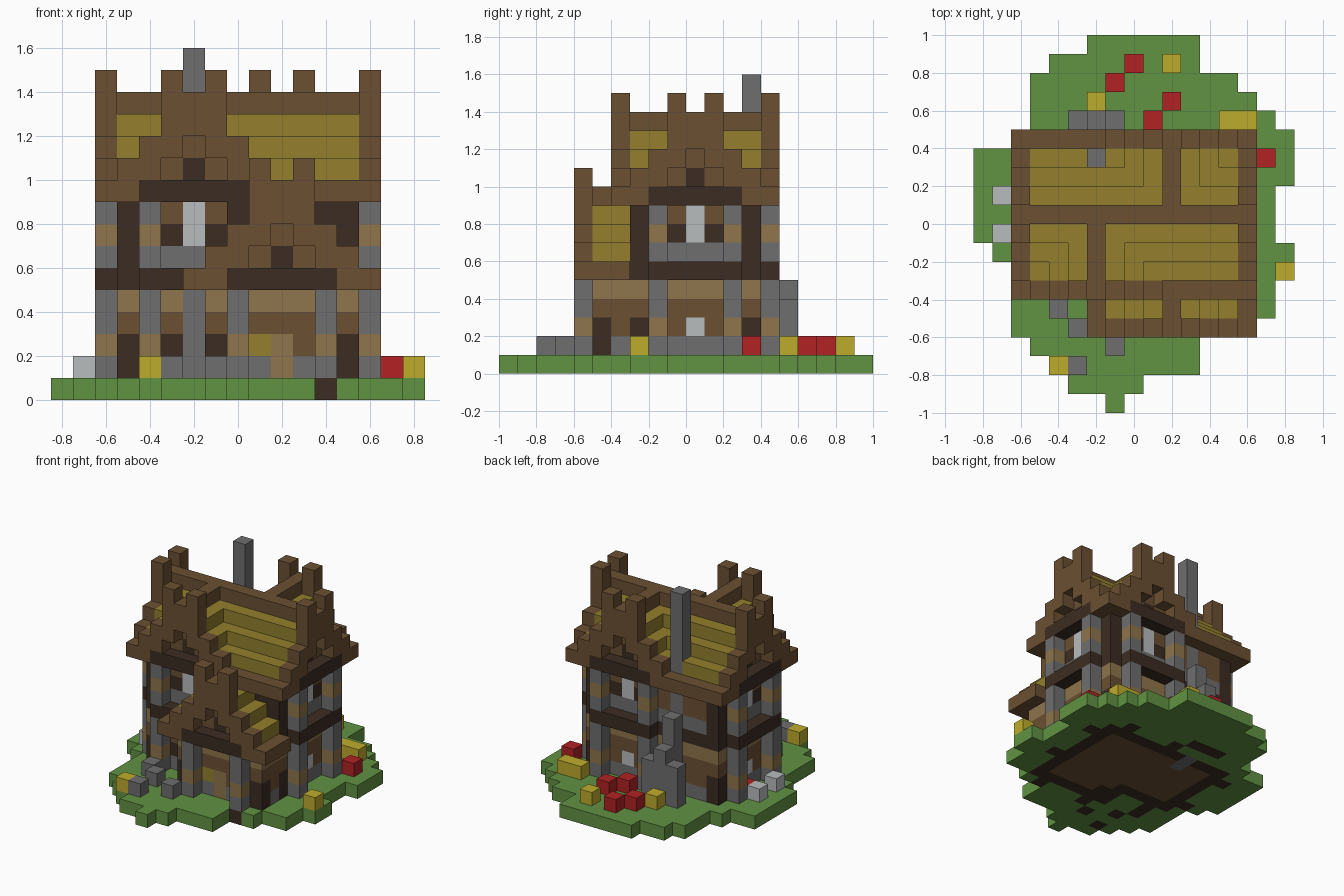
import bpy, bmesh
from mathutils import Vector

cube = bpy.data.objects.get("Cube")
if cube:
    bpy.data.objects.remove(cube)


def linear(c):
    c /= 255
    return c / 12.92 if c < 0.04 else ((c + 0.055) / 1.055) ** 2.4


COLOURS = {
    "grass": (97, 146, 66), "dark_wood": (60, 44, 34), "wood": (107, 80, 50),
    "tan_wood": (142, 117, 76), "thatch": (147, 127, 45), "stone": (110, 110, 112),
    "glass": (184, 188, 190), "red": (178, 34, 36), "yellow": (190, 172, 45),
}
mats = {}
for name, rgb in COLOURS.items():
    m = bpy.data.materials.new(name)
    m.use_nodes = True
    m.diffuse_color = [linear(c) for c in rgb] + [1]
    m.node_tree.nodes["Principled BSDF"].inputs["Base Color"].default_value = m.diffuse_color
    mats[name] = m

cells = {}    # block position -> (part, colour)


def fill(part, colour, xs, ys, zs):
    """Fill a block range; each range is an int or an inclusive pair."""
    rng = lambda r: [r] if isinstance(r, int) else range(r[0], r[1] + 1)
    for x in rng(xs):
        for y in rng(ys):
            for z in rng(zs):
                cells[x, y, z] = (part, colour)


# Grass island, one strip per row from front to back
STRIPS = ["7-7", "5-8", "4-11", "3-11", "2-13", "2-15", "2-15", "2-16", "1-16", "0-15",
          "0-15", "0-15", "0-16", "0-16", "2-16", "3-15", "3-14", "3-13", "4-11", "6-11"]
for y, strip in enumerate(STRIPS):
    fill("ground", "grass", tuple(map(int, strip.split("-"))), y, 0)

# Wall courses from the foundation upwards
COURSES = ["dark_wood", "stone", "wood", "wood", "tan_wood", "dark_wood",
           "stone", "wood", "wood", "dark_wood"]
CORNER = ["dark_wood", "dark_wood", "dark_wood", "wood", "tan_wood", "dark_wood",
          "dark_wood", "dark_wood", "dark_wood", "dark_wood"]


def body(x0, x1, y0, y1, top):
    for z in range(top + 1):
        fill("walls", COURSES[z], (x0, x1), (y0, y1), z)
        for x in (x0, x1):
            for y in (y0, y1):
                fill("corner_posts", CORNER[z], x, y, z)
    fill("floor", "wood", (x0 + 1, x1 - 1), (y0 + 1, y1 - 1), 0)


body(7, 13, 5, 8, 5)
body(3, 13, 7, 13, 9)
fill("floor", "wood", (8, 12), (6, 8), 0)


def roof(axis, centre, ridge, a, b):
    """Stepped thatch with a timber ridge, solid underneath."""
    for d in range(-3, 4):
        top = ridge - abs(d)
        for z in range(ridge - 4, top + 1):
            colour = "wood" if d == 0 or z < top else "thatch"
            for t in range(a, b + 1):
                key = (t, centre + d, z) if axis == "x" else (centre + d, t, z)
                if cells.get(key, ("", ""))[1] != "thatch" or colour == "wood":
                    cells[key] = ("roof", colour)


def eaves(axis, centre, ridge, a, b):
    for d in (-4, 4):
        if axis == "x":
            fill("eaves", "wood", (a, b), centre + d, ridge - 4)
        else:
            fill("eaves", "wood", centre + d, (a, b), ridge - 4)


roof("x", 10, 13, 3, 13)
roof("y", 6, 13, 7, 10)
roof("y", 10, 13, 10, 13)
roof("y", 10, 9, 5, 6)
eaves("x", 10, 13, 2, 14)
eaves("y", 10, 9, 4, 6)
eaves("y", 6, 13, 6, 7)
eaves("y", 10, 13, 13, 14)
eaves("y", 6, 13, 6, 6)

# Outer verge boards: offset from ridge -> lowest and highest block below the ridge
VERGE = {0: (-1, 0), 1: (-2, 1), 2: (-3, -2), 3: (-4, -3), 4: (-4, -4)}
POST = ["dark_wood", "stone", "tan_wood", "stone", "stone", "dark_wood",
        "stone", "tan_wood", "stone"]


def gable(axis, centre, edge, inward, ridge):
    def put(part, colour, o, depth, z):
        e = edge + inward * depth
        key = (centre + o, e, z) if axis == "y" else (e, centre + o, z)
        cells[key] = (part, colour)

    for o in range(-4, 5):
        low, high = VERGE[abs(o)]
        for z in range(ridge + low, ridge + high + 1):
            put("verge_boards", "wood", o, 0, z)
    # tie beam and recessed infill
    for o in range(-2, 3):
        put("tie_beams", "dark_wood", o, 0, ridge - 4)
        put("tie_beams", "dark_wood", o, 1, ridge - 4)
    for o in (-1, 0, 1):
        put("gable_infill", "wood", o, 1, ridge - 2 - abs(o))
    put("tie_beams", "dark_wood", 0, 1, ridge - 3)
    # striped posts
    for o in (-2, 2):
        for z in range(ridge - 4):
            put("posts", POST[z], o, 0, z)
    if ridge > 9:
        for o in range(-2, 3):
            put("tie_beams", "dark_wood", o, 0, 5)
        for z in (7, 8):
            put("windows", "glass", 0, 1, z)
            for o in (-1, 1):
                put("window_frames", "dark_wood" if z == 7 else "wood", o, 1, z)
        put("windows", "glass", 0, 1, 2)


gable("x", 10, 14, -1, 13)
gable("x", 10, 2, 1, 13)
gable("y", 6, 6, 1, 13)
gable("y", 10, 14, -1, 13)
gable("y", 10, 4, 1, 9)

# Front details: stone pier, frames, door, dark post head
fill("pier", "stone", 6, 7, (1, 4))
fill("window_frames", "dark_wood", 5, 7, 2)
fill("posts", "dark_wood", 8, 6, 8)
fill("walls", "dark_wood", 12, 7, 8)
fill("door", "tan_wood", 10, 5, (1, 2))
fill("door_lamp", "thatch", 9, 5, 2)

# Chimney and stepped stone hearth at the back
fill("chimney", "stone", 6, 13, (0, 15))
fill("chimney", "stone", 6, 12, 0)
fill("chimney", "stone", 6, 14, (1, 6))
fill("chimney", "stone", (5, 7), 15, (1, 3))
fill("chimney", "stone", 6, 15, 4)
fill("floor", "dark_wood", (5, 7), 15, 0)

# Loose blocks in the garden
GARDEN = {
    "red": [(8, 18), (7, 17), (10, 16), (9, 15), (15, 13), (2, 11)],
    "yellow": [(10, 18), (6, 16), (13, 15), (14, 15), (16, 7), (4, 2)],
    "glass": [(1, 11), (1, 9)],
    "stone": [(4, 5), (5, 4), (7, 3), (5, 2)],
}
PARTS = {"red": "red_flowers", "yellow": "yellow_flowers",
         "glass": "pale_stones", "stone": "path_stones"}
for colour, spots in GARDEN.items():
    for x, y in spots:
        fill(PARTS[colour], colour, x, y, 1)
        if colour == "stone":
            fill("floor", "dark_wood", x, y, 0)

# Turn every part into a mesh of its exposed block faces
S = 0.1
AXES = [Vector((1, 0, 0)), Vector((0, 1, 0)), Vector((0, 0, 1))]
for part in sorted({p for p, _ in cells.values()}):
    bm = bmesh.new()
    slots, verts = [], {}
    for (x, y, z), (owner, colour) in cells.items():
        if owner != part:
            continue
        if colour not in slots:
            slots.append(colour)
        for i in range(3):
            for sign in (-1, 1):
                n = AXES[i] * sign
                if (x + int(n.x), y + int(n.y), z + int(n.z)) in cells:
                    continue
                u, v = AXES[(i + 1) % 3] / 2, AXES[(i + 2) % 3] / 2 * sign
                mid = Vector((x, y, z)) + n / 2
                ring = []
                for p in (mid - u - v, mid + u - v, mid + u + v, mid - u + v):
                    key = tuple(p)
                    if key not in verts:
                        verts[key] = bm.verts.new(((p.x - 8) * S, (p.y - 9.5) * S, (p.z + 0.5) * S))
                    ring.append(verts[key])
                face = bm.faces.new(ring)
                face.material_index = slots.index(colour)
    if bm.faces:
        mesh = bpy.data.meshes.new(part)
        bm.to_mesh(mesh)
        for colour in slots:
            mesh.materials.append(mats[colour])
        bpy.context.collection.objects.link(bpy.data.objects.new(part, mesh))
    bm.free()
